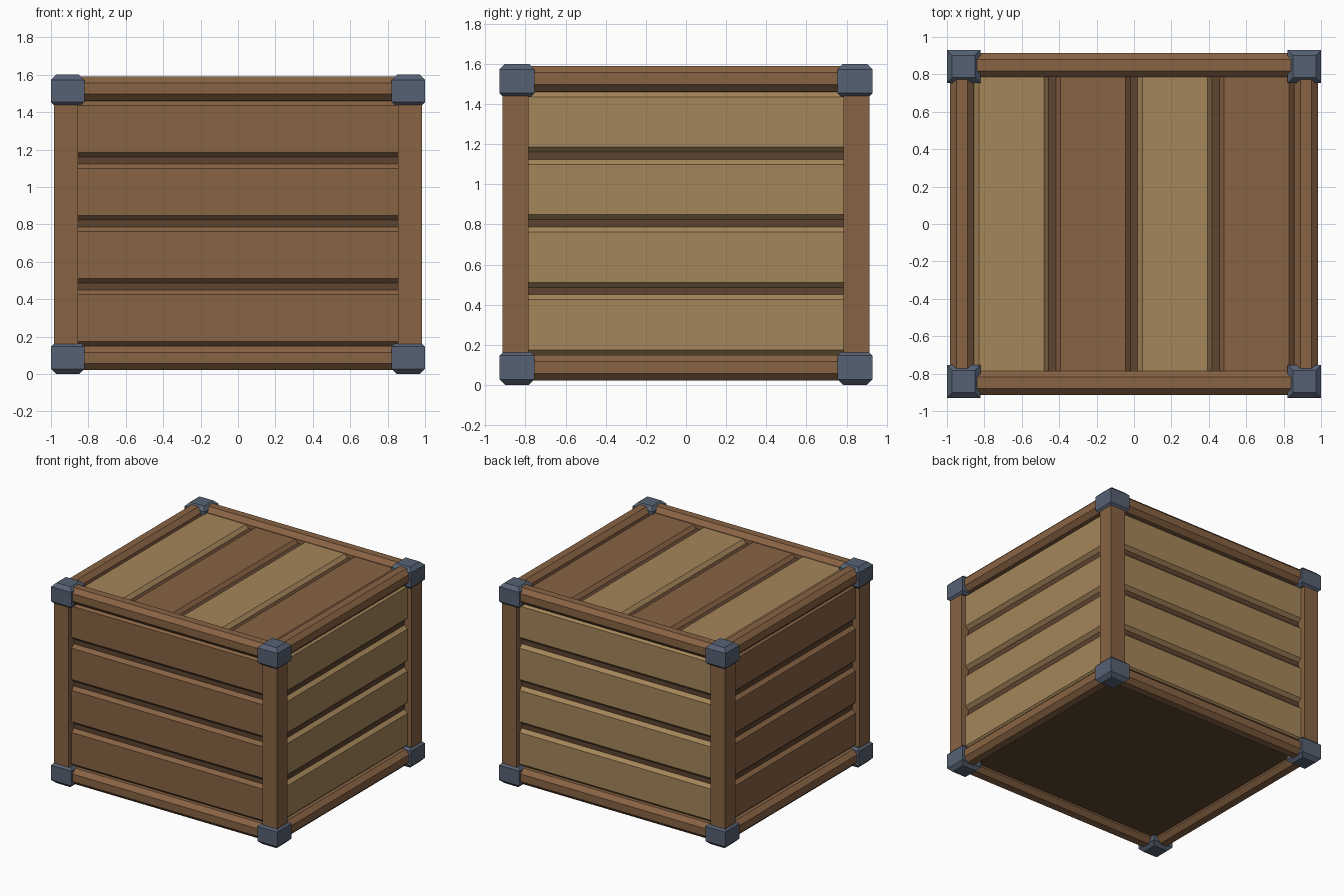
import bpy, bmesh
from mathutils import Vector, Matrix

if "Cube" in bpy.data.objects:
    bpy.data.objects.remove(bpy.data.objects["Cube"])


def srgb(h):
    out = []
    for i in (0, 2, 4):
        c = int(h[i:i + 2], 16) / 255
        out.append(c / 12.92 if c <= 0.04045 else ((c + 0.055) / 1.055) ** 2.4)
    return (*out, 1)


def material(name, h):
    m = bpy.data.materials.new(name)
    m.diffuse_color = srgb(h)
    m.use_nodes = True
    m.node_tree.nodes["Principled BSDF"].inputs["Base Color"].default_value = m.diffuse_color
    return m


BROWN = material("brown wood", "886344")
TAN = material("tan wood", "A5865A")
DARK = material("dark wood", "5E4430")
STEEL = material("blue grey steel", "566173")


def finish(bm, name, mat):
    bmesh.ops.recalc_face_normals(bm, faces=bm.faces)
    mesh = bpy.data.meshes.new(name)
    bm.to_mesh(mesh)
    bm.free()
    mesh.materials.append(mat)
    ob = bpy.data.objects.new(name, mesh)
    bpy.context.collection.objects.link(ob)
    return ob


def loft(name, rings, mat, matrix=Matrix()):
    """Skin equal-length rings of points and close both ends."""
    bm = bmesh.new()
    rows = [[bm.verts.new(matrix @ Vector(p)) for p in r] for r in rings]
    n = len(rows[0])
    for a, b in zip(rows, rows[1:]):
        for i in range(n):
            j = (i + 1) % n
            bm.faces.new((a[i], a[j], b[j], b[i]))
    bm.faces.new(rows[0])
    bm.faces.new(rows[-1])
    return finish(bm, name, mat)


def rect(x0, x1, y0, y1, z):
    return [(x0, y0, z), (x1, y0, z), (x1, y1, z), (x0, y1, z)]


def box(name, x, y, z, mat):
    return loft(name, [rect(*x, *y, z[0]), rect(*x, *y, z[1])], mat)


# Dark inner box seen in the gaps and underneath
box("inner_box", (-0.92, 0.92), (-0.85, 0.85), (0.07, 1.525), DARK)


# Plank with sloped long edges: u is the stacking direction, n points outward
def slat(name, half_len, u0, u1, dist, u, n, mat):
    u, n = Vector(u), Vector(n)
    m = Matrix((u.cross(n), u, n)).transposed().to_4x4()
    b = 0.025
    rings = [rect(-half_len, half_len, u0, u1, dist - 0.01),
             rect(-half_len, half_len, u0, u1, dist),
             rect(-half_len, half_len, u0 + b, u1 - b, dist + 0.027)]
    loft(name, rings, mat, m)


UP = (0, 0, 1)
for i in range(4):
    z0 = 0.15 + 0.3367 * i
    z1 = z0 + 0.3
    slat("front_slat", 0.88, z0, z1, 0.85, UP, (0, -1, 0), BROWN)
    slat("back_slat", 0.88, z0, z1, 0.85, UP, (0, 1, 0), TAN)
    slat("right_slat", 0.81, z0, z1, 0.92, UP, (1, 0, 0), TAN)
    slat("left_slat", 0.81, z0, z1, 0.92, UP, (-1, 0, 0), BROWN)
    x0 = -0.855 + 0.4375 * i
    slat("top_slat", 0.81, x0, x0 + 0.3975, 1.525, (1, 0, 0), UP,
         BROWN if i % 2 else TAN)


# Chamfered rails along the top and bottom edges
def rail(name, axis, centre, half_len):
    h, c = 0.064, 0.034
    k = h - c
    octagon = [(h, -k), (h, k), (k, h), (-k, h), (-h, k), (-h, -k), (-k, -h), (k, -h)]
    rings = []
    for s in (-half_len, half_len):
        if axis == "x":
            rings.append([(s, centre[0] + a, centre[1] + b) for a, b in octagon])
        else:
            rings.append([(centre[0] + a, s, centre[1] + b) for a, b in octagon])
    loft(name, rings, BROWN)


for z in (0.086, 1.526):
    for s in (-1, 1):
        rail("long_rail", "x", (s * 0.849, z), 0.88)
        rail("side_rail", "y", (s * 0.919, z), 0.81)

# Corner posts and steel caps
for sx in (-1, 1):
    for sy in (-1, 1):
        box("corner_post", sorted((sx * 0.855, sx * 0.985)),
            sorted((sy * 0.785, sy * 0.915)), (0.05, 1.55), BROWN)
        x0, x1 = sorted((sx * 0.822, sx * 1.0))
        y0, y1 = sorted((sy * 0.755, sy * 0.93))
        for base, sz in ((0, 1), (1.6, -1)):
            rings = [rect(x0 + i, x1 - i, y0 + i, y1 - i, base + sz * h)
                     for h, i in ((0, 0.028), (0.028, 0), (0.146, 0), (0.164, 0.018))]
            loft("corner_cap", rings, STEEL)
